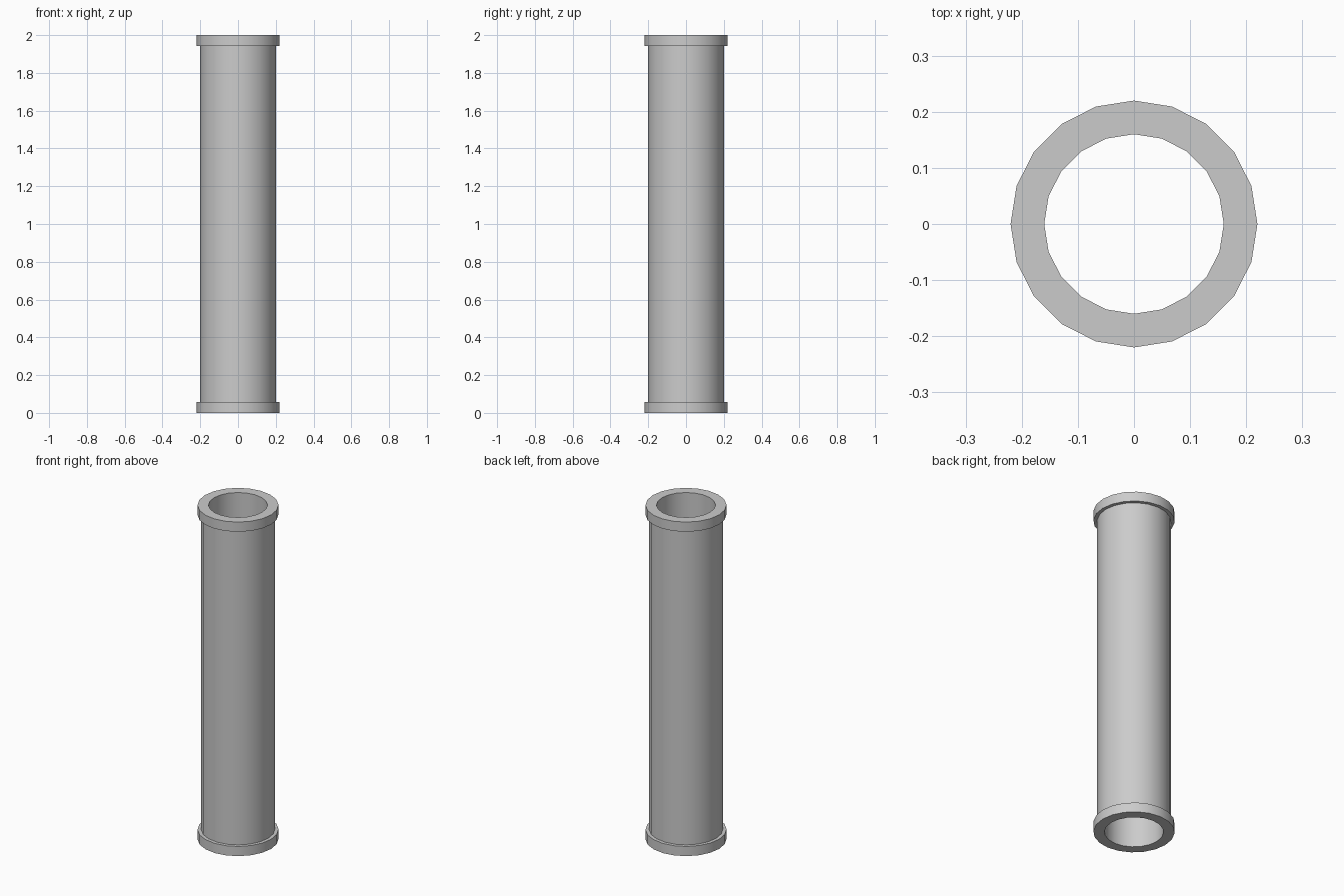
import bpy, bmesh, math

if "Cube" in bpy.data.objects:
    bpy.data.objects.remove(bpy.data.objects["Cube"])

SIDES = 20
HEIGHT = 2.0
LIP = 0.058                                # flange thickness
BORE, WALL, RIM = 0.16, 0.20, 0.22         # inner, pipe and flange radii

# closed cross-section (radius, height), bore first, then up the outside
profile = [(BORE, HEIGHT), (BORE, 0), (RIM, 0), (RIM, LIP), (WALL, LIP),
           (WALL, HEIGHT - LIP), (RIM, HEIGHT - LIP), (RIM, HEIGHT)]

# flanged pipe, turned around z
bm = bmesh.new()
rings = []
for r, z in profile:
    rings.append([bm.verts.new((r * math.cos(2 * math.pi * i / SIDES),
                                r * math.sin(2 * math.pi * i / SIDES), z))
                  for i in range(SIDES)])
for k, lower in enumerate(rings):
    upper = rings[(k + 1) % len(rings)]
    for i in range(SIDES):
        j = (i + 1) % SIDES
        bm.faces.new((lower[i], lower[j], upper[j], upper[i]))
bmesh.ops.recalc_face_normals(bm, faces=bm.faces)

mesh = bpy.data.meshes.new("flanged_pipe")
bm.to_mesh(mesh)
bm.free()
pipe = bpy.data.objects.new("flanged_pipe", mesh)
bpy.context.collection.objects.link(pipe)

# smooth walls, crisp rims
bpy.context.view_layer.objects.active = pipe
pipe.select_set(True)
bpy.ops.object.shade_smooth_by_angle(angle=math.radians(30))
